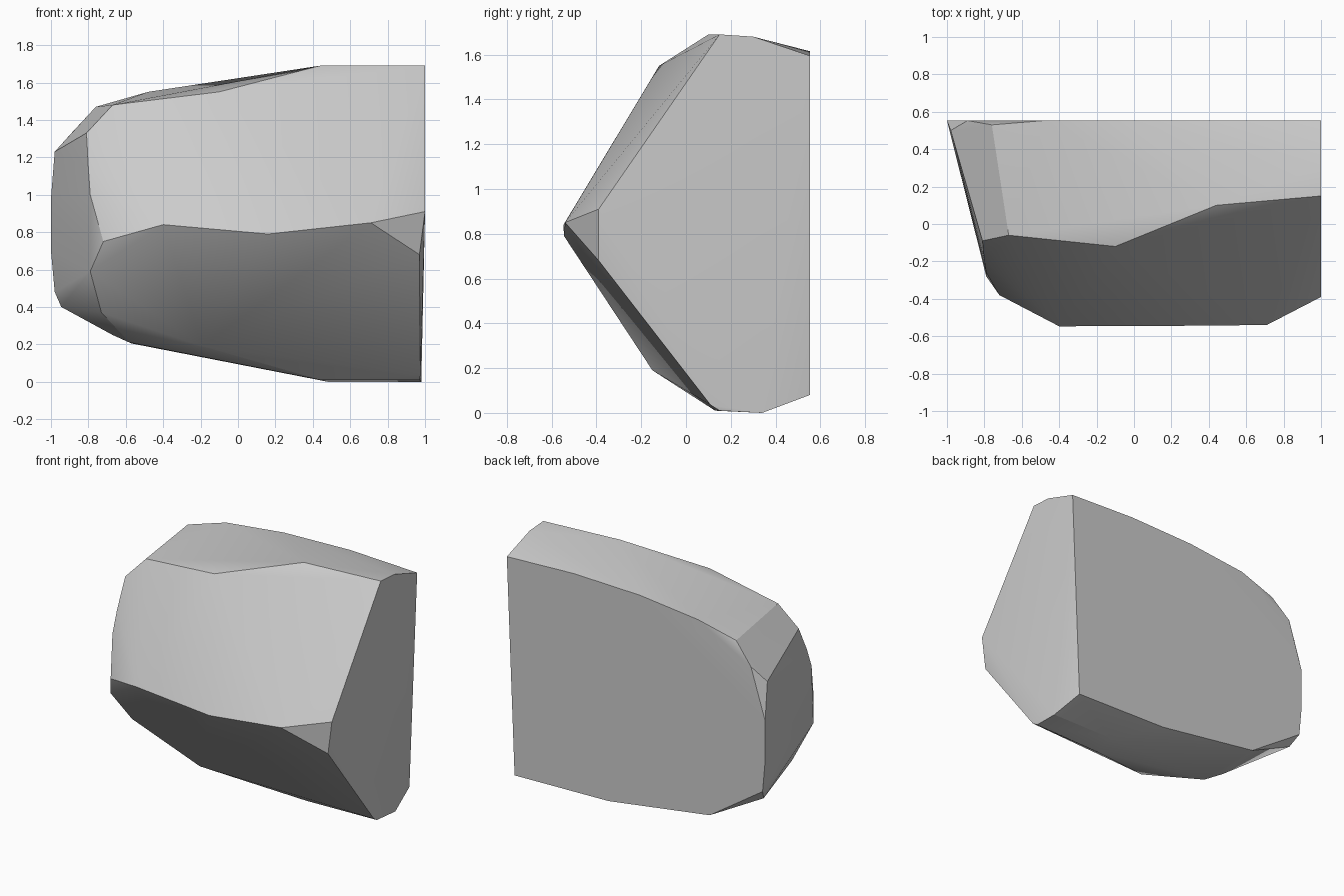
import bpy
import bmesh
import math

cube = bpy.data.objects.get("Cube")
if cube:
    bpy.data.objects.remove(cube, do_unlink=True)

# Stone material
stone = bpy.data.materials.new("grey_stone")
stone.use_nodes = True
GREY = (0.6, 0.6, 0.6, 1.0)
stone.diffuse_color = GREY
stone.node_tree.nodes["Principled BSDF"].inputs["Base Color"].default_value = GREY

# Ridge lines that define the cut boulder, each running along x
front_ridge = [(-0.79, -0.28, 0.59), (-0.72, -0.38, 0.75), (-0.40, -0.547, 0.84),
               (0.16, -0.545, 0.79), (0.71, -0.54, 0.85)]
top_ridge = [(-0.81, -0.09, 1.33), (-0.67, -0.06, 1.48), (-0.10, -0.12, 1.55),
             (0.44, 0.10, 1.69)]
back_top = [(-0.98, 0.50, 1.23), (-0.89, 0.553, 1.33), (-0.76, 0.53, 1.47),
            (-0.48, 0.553, 1.55), (-0.03, 0.553, 1.60), (0.48, 0.553, 1.615)]
bottom_ridge = [(-0.73, -0.13, 0.37), (-0.19, -0.15, 0.19), (0.44, 0.13, 0.01)]
bottom_rear = [(-0.67, 0.12, 0.25), (-0.58, 0.04, 0.21), (0.48, 0.34, 0.0)]
back_bottom = [(-0.945, 0.49, 0.40), (-0.57, 0.553, 0.205), (0.21, 0.553, 0.095)]

# Outlines of the two ends
flat_end = [(1.0, -0.39, 0.91), (1.0, 0.15, 1.69), (1.0, 0.30, 1.68),
            (1.0, 0.553, 1.595), (0.94, 0.553, 0.08), (0.98, 0.34, 0.0),
            (0.97, 0.15, 0.01), (0.975, 0.11, 0.035), (0.97, -0.39, 0.68)]
narrow_end = [(-1.0, 0.553, 0.98), (-1.0, 0.553, 0.70), (-0.98, 0.553, 0.48),
              (-0.79, -0.26, 1.0), (-0.80, -0.195, 1.14)]

# Wrap the ridges in one closed skin
bm = bmesh.new()
for line in (front_ridge, top_ridge, back_top, bottom_ridge, bottom_rear,
             back_bottom, flat_end, narrow_end):
    for co in line:
        bm.verts.new(co)
crest = list(bm.verts)[2:5]
hull = bmesh.ops.convex_hull(bm, input=bm.verts[:])

# Let the middle of the front ridge dip between its two crests
chord = bm.edges.get((crest[0], crest[2]))
if chord:
    bmesh.ops.rotate_edges(bm, edges=[chord])

loose = [v for v in bm.verts if not v.link_faces]
bmesh.ops.delete(bm, geom=loose, context='VERTS')

# Merge the triangles of the flat cuts
bmesh.ops.dissolve_limit(bm, angle_limit=math.radians(1.5),
                         verts=bm.verts[:], edges=bm.edges[:])
bmesh.ops.recalc_face_normals(bm, faces=bm.faces[:])

mesh = bpy.data.meshes.new("boulder")
bm.to_mesh(mesh)
bm.free()
mesh.materials.append(stone)
boulder = bpy.data.objects.new("boulder", mesh)
bpy.context.collection.objects.link(boulder)

# Soft shading over the rounded planes, crisp ridges
bpy.ops.object.select_all(action='DESELECT')
boulder.select_set(True)
bpy.context.view_layer.objects.active = boulder
bpy.ops.object.shade_smooth_by_angle(angle=math.radians(22))
